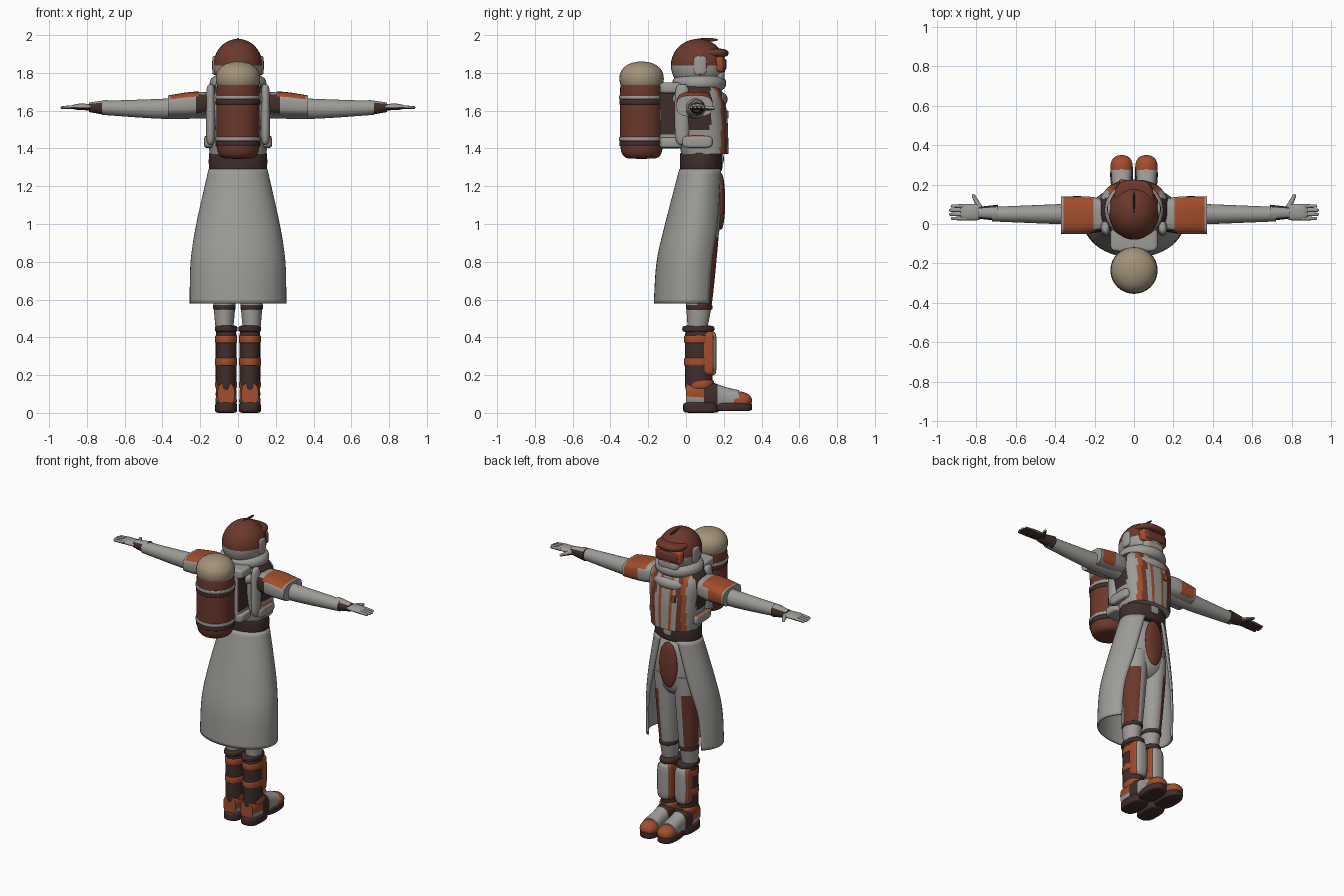
import bpy, bmesh
from math import sin, cos, pi, radians, copysign, hypot
from mathutils import Matrix, Vector

default = bpy.data.objects.get("Cube")
if default:
    bpy.data.objects.remove(default, do_unlink=True)

COLOURS = {
    "cloth_grey": (.34, .33, .31),
    "rust_red": (.15, .04, .025),
    "orange": (.36, .075, .025),
    "dark_brown": (.05, .027, .024),
    "cream": (.36, .29, .19),
}
MATERIALS = {}
for key, rgb in COLOURS.items():
    material = bpy.data.materials.new(key)
    material.use_nodes = True
    material.diffuse_color = (*rgb, 1)
    shader = next(node for node in material.node_tree.nodes if node.type == "BSDF_PRINCIPLED")
    shader.inputs["Base Color"].default_value = (*rgb, 1)
    MATERIALS[key] = material
GREY, RUST, ORANGE, DARK, CREAM = COLOURS


def power_curve(value, power):
    """Signed power that squares off a circle into a superellipse."""
    value = round(value, 5)
    return copysign(abs(value) ** (2 / power), value)


def finish(name, bm, paint):
    """Make a shaded object; paint is a colour or a rule(centre, normal)."""
    bmesh.ops.recalc_face_normals(bm, faces=bm.faces)
    bm.normal_update()
    used = []
    for face in bm.faces:
        colour = paint(face.calc_center_median(), face.normal) if callable(paint) else paint
        if colour not in used:
            used.append(colour)
        face.material_index = used.index(colour)
    mesh = bpy.data.meshes.new(name)
    bm.to_mesh(mesh)
    bm.free()
    for colour in used:
        mesh.materials.append(MATERIALS[colour])
    obj = bpy.data.objects.new(name, mesh)
    bpy.context.collection.objects.link(obj)
    for other in bpy.context.selected_objects:
        other.select_set(False)
    obj.select_set(True)
    bpy.context.view_layer.objects.active = obj
    bpy.ops.object.shade_smooth_by_angle(angle=radians(45))
    return obj


def blob(name, centre, size, paint, plan=2, side=2):
    """Superellipsoid: higher plan and side powers give boxier outlines."""
    bm = bmesh.new()
    bmesh.ops.create_uvsphere(bm, u_segments=32, v_segments=20, radius=.5)
    for vert in bm.verts:
        x, y, z = vert.co * 2
        ring = hypot(x, y)
        spread = power_curve(ring, side) / 2
        ring = ring or 1
        vert.co = (power_curve(x / ring, plan) * spread, power_curve(y / ring, plan) * spread,
                   power_curve(z, side) / 2)
    bmesh.ops.scale(bm, vec=size, verts=bm.verts)
    bmesh.ops.translate(bm, vec=centre, verts=bm.verts)
    return finish(name, bm, paint)


def smooth_rings(rings, steps=7):
    """Catmull-Rom interpolation between a few control rings."""
    points = [rings[0], *rings, rings[-1]]
    result = []
    for group in zip(points, points[1:], points[2:], points[3:]):
        for k in range(steps):
            t = k / steps
            result.append([b + t / 2 * (c - a + t * (2 * a - 5 * b + 4 * c - d + t * (3 * b - a - 3 * c + d)))
                           for a, b, c, d in zip(*group)])
    return result + [rings[-1]]


def loft(name, rings, paint, axis="Z", mid=0, side=1, power=2, n=40, opening=None):
    """Skin oval rings (position, offset, radius, radius); opening(f) gives the start angle of an open shell."""
    bm = bmesh.new()
    loops = []
    rings = smooth_rings(rings)
    for i, (t, offset, ra, rb) in enumerate(rings):
        start = opening(i / (len(rings) - 1)) if opening else 0
        span = -pi - 2 * start if opening else 2 * pi
        loop = []
        for k in range(n):
            angle = start + span * k / (n - 1 if opening else n)
            u = ra * power_curve(cos(angle), power)
            v = offset + rb * power_curve(sin(angle), power)
            x, y, z = {"Z": (mid + u, v, t), "X": (t, mid + u, v), "Y": (mid + u, t, v)}[axis]
            loop.append(bm.verts.new((x * side, y, z)))
        loops.append(loop)
    for low, high in zip(loops, loops[1:]):
        for k in range(n - 1 if opening else n):
            m = (k + 1) % n
            bm.faces.new((low[k], low[m], high[m], high[k]))
    if not opening:
        bm.faces.new(loops[0])
        bm.faces.new(loops[-1])
    return finish(name, bm, paint)


def finger(name, start, end, thick, thin, paint):
    """Tapered rod with a rounded tip."""
    start, end = Vector(start), Vector(end)
    length = (end - start).length
    bm = bmesh.new()
    bmesh.ops.create_cone(bm, cap_ends=True, segments=12, radius1=thick, radius2=thin, depth=length)
    tip = bmesh.ops.create_uvsphere(bm, u_segments=12, v_segments=8, radius=thin)["verts"]
    bmesh.ops.translate(bm, vec=(0, 0, length / 2), verts=tip)
    turn = (end - start).to_track_quat("Z", "Y").to_matrix().to_4x4()
    bmesh.ops.transform(bm, matrix=Matrix.Translation((start + end) / 2) @ turn, verts=bm.verts)
    return finish(name, bm, paint)


# Air tank with domed cap and bands
tank_y = -.235
blob("tank_body", (0, tank_y, 1.57), (.23, .23, .45), RUST, side=6)
blob("tank_cap", (0, tank_y, 1.77), (.235, .235, .18), CREAM, side=2.2)
for label, z in (("upper", 1.67), ("lower", 1.45)):
    blob(f"tank_{label}_band", (0, tank_y, z), (.24, .24, .025), GREY, side=8)
    blob(f"tank_{label}_strap", (0, tank_y, z - .025), (.236, .236, .03), DARK, side=8)

# Pack frame between tank and back
blob("pack_frame", (0, -.07, 1.58), (.2, .14, .34),
     lambda c, n: DARK if abs(n.x) > .5 and c.z > 1.5 else GREY, 8, 8)
for label, z in (("upper", 1.72), ("lower", 1.43)):
    blob(f"pack_{label}_bracket", (0, -.08, z), (.24, .12, .06), GREY, 6, 6)


# Torso with coloured chest strips and dark underarms
def torso_paint(c, n):
    x = abs(c.x)
    if n.y > .2 and .075 < x < .13:
        return RUST if x < .105 else ORANGE
    if n.y > .2 and .03 < x < .045:
        return ORANGE
    return DARK if abs(n.x) > .5 and c.z > 1.5 and c.y < .13 else GREY


loft("torso", [(1.37, .1, .15, .125), (1.55, .08, .17, .14), (1.68, .07, .175, .13), (1.75, .06, .12, .1)],
     torso_paint, power=2.6, n=64)
blob("chest_patch", (-.06, .216, 1.58), (.03, .018, .04), ORANGE, 8, 8)
blob("belt", (0, .08, 1.33), (.31, .225, .11), DARK, side=8)
blob("belt_buckle", (0, .19, 1.345), (.06, .02, .05), GREY, 6, 4)

# Scarf folds around the neck
blob("scarf_lower_fold", (0, .06, 1.66), (.35, .32, .11), GREY, side=2.5)
blob("scarf_upper_fold", (0, .07, 1.745), (.3, .285, .11), GREY, side=2.5)

# Helmet, visor and face mask
blob("helmet", (0, .065, 1.84), (.26, .29, .28), lambda c, n: RUST if c.z > 1.84 else GREY)
blob("helmet_brow", (0, .13, 1.905), (.2, .19, .05), RUST, 2.6, 3)
blob("helmet_crest", (0, .11, 1.975), (.01, .12, .02), DARK)
blob("visor_frame", (0, .155, 1.845), (.19, .1, .09), ORANGE, 5, 5)
blob("visor", (0, .165, 1.845), (.165, .1, .065), RUST, 5, 5)
blob("face_mask", (0, .15, 1.785), (.15, .11, .06), GREY, 4, 4)

# Hips, front flap and open-fronted skirt
blob("hips", (0, .08, 1.1), (.31, .22, .4), GREY, side=3)
blob("front_flap", (0, .185, 1.12), (.13, .045, .3), RUST)
skirt = loft("skirt", [(.58, .01, .25, .175), (.8, .02, .245, .17), (1, .045, .215, .15), (1.29, .08, .15, .11)],
             GREY, opening=lambda f: radians(39 + 27 * f * f))
shell = skirt.modifiers.new("thickness", "SOLIDIFY")
shell.thickness = .012
shell.offset = 0


def pad_paint(c, n):
    if .21 < abs(c.x) < .355 and (n.z > .5 or (n.y > .6 and abs(c.x) > .25)):
        return ORANGE
    return DARK if n.y < -.5 and abs(c.x) < .23 else GREY


def boot_paint(c, n):
    if c.y < .1 and .09 < c.z < .165:
        return ORANGE
    return DARK if .1 < c.y < .17 else GREY


def glove_paint(c, n):
    return DARK if n.z < -.25 else GREY


for s, tag in ((1, "left"), (-1, "right")):
    # Pack harness, hip pouch, ear cover
    blob(f"{tag}_harness", (s * .145, -.02, 1.58), (.05, .08, .32), GREY, side=4)
    blob(f"{tag}_pouch", (s * .155, .06, 1.435), (.05, .16, .065),
         lambda c, n: ORANGE if n.z > .8 else GREY, 4, 4)
    blob(f"{tag}_ear_cover", (s * .124, .075, 1.84), (.025, .07, .1), GREY, side=4)

    # Shoulder pad, sleeve, cuff
    loft(f"{tag}_shoulder_pad", [(.14, 1.64, .08, .055), (.24, 1.635, .095, .065), (.37, 1.625, .095, .056)],
         pad_paint, "X", mid=.045, side=s, power=3)
    loft(f"{tag}_sleeve", [(.15, 1.62, .06, .06), (.4, 1.61, .05, .053), (.72, 1.615, .037, .037)],
         GREY, "X", mid=.05, side=s)
    loft(f"{tag}_cuff", [(.69, 1.616, .041, .041), (.79, 1.618, .03, .025)],
         lambda c, n: GREY if n.z > .75 else DARK, "X", mid=.057, side=s)

    # Glove: palm, fingers and thumb
    blob(f"{tag}_palm", (s * .825, .06, 1.62), (.12, .085, .035), glove_paint, 3)
    for i in range(4):
        y = .091 - .021 * i
        reach = .935 - .008 * abs(i - 1.5)
        finger(f"{tag}_finger_{i + 1}", (s * .85, y, 1.62), (s * reach, y, 1.616), .011, .008, glove_paint)
    finger(f"{tag}_thumb", (s * .78, .075, 1.615), (s * .815, .143, 1.612), .016, .009, glove_paint)

    # Trouser leg with an outer thigh panel
    loft(f"{tag}_leg", [(.43, .06, .045, .05), (.6, .07, .06, .07), (.9, .08, .075, .09), (1.05, .08, .075, .1)],
         lambda c, n: RUST if .58 < c.z < .92 and n.x * s > .2 and n.y > -.1 else GREY, mid=.072, side=s)
    blob(f"{tag}_knee_band", (s * .072, .07, .56), (.12, .14, .03), DARK, side=6)

    # Boot shaft with straps, collar and shin guard
    x = s * .063
    blob(f"{tag}_boot_shaft", (x, .067, .28), (.11, .146, .34), DARK, side=9)
    for label, z in (("upper", .39), ("lower", .27)):
        blob(f"{tag}_{label}_strap", (x, .067, z), (.118, .156, .045), ORANGE, side=8)
    blob(f"{tag}_boot_collar", (x, .065, .445), (.12, .17, .035), DARK, side=5)
    blob(f"{tag}_shin_frame", (x, .117, .315), (.104, .06, .235), ORANGE, 6, 6)
    blob(f"{tag}_shin_guard", (x, .125, .315), (.09, .075, .235), GREY, 2.6, 5)

    # Foot, ankle cover, toe cap and sole
    loft(f"{tag}_boot_foot", [(0, .1, .045, .06), (.08, .1, .055, .08), (.2, .08, .05, .06), (.28, .07, .055, .05)],
         boot_paint, "Y", mid=.063, side=s, power=2.5)
    blob(f"{tag}_ankle_cover", (x, .075, .15), (.116, .15, .07),
         lambda c, n: ORANGE if abs(n.x) > .4 or n.y < -.3 else DARK, side=3)
    blob(f"{tag}_toe_cap", (x, .285, .065), (.114, .13, .095), ORANGE, 2.4)
    blob(f"{tag}_sole_front", (x, .25, .032), (.116, .2, .045), DARK, 2.6, 6)
    blob(f"{tag}_sole_heel", (x, .08, .028), (.116, .19, .056), DARK, 2.8, 6)
